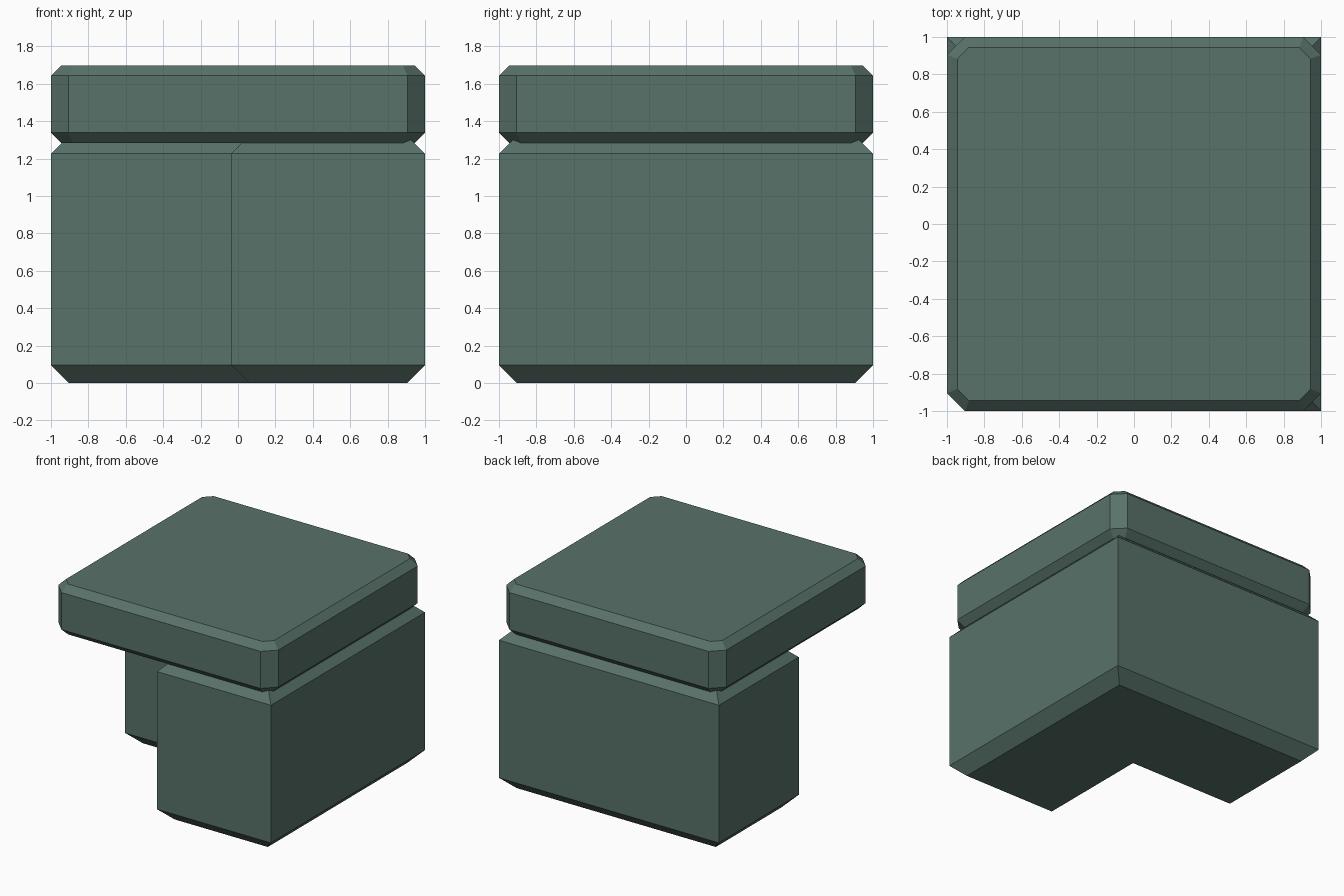
import bpy, bmesh
from mathutils import Vector

if "Cube" in bpy.data.objects:
    bpy.data.objects.remove(bpy.data.objects["Cube"])

mat = bpy.data.materials.new("grey green")
mat.diffuse_color = (0.098, 0.168, 0.144, 1)
mat.use_nodes = True
mat.node_tree.nodes["Principled BSDF"].inputs["Base Color"].default_value = mat.diffuse_color


def inset(outline, d):
    """Mitred inward offset of a counter-clockwise outline."""
    pts = [Vector(p) for p in outline]
    result = []
    for i, p in enumerate(pts):
        a = (p - pts[i - 1]).normalized()
        b = (pts[(i + 1) % len(pts)] - p).normalized()
        na, nb = Vector((-a.y, a.x)), Vector((-b.y, b.x))
        result.append(p + (na + nb) * d / (1 + na.dot(nb)))
    return result


def chamfered_prism(name, outline, z0, z1, c):
    """Extruded outline with chamfered top and bottom rims."""
    bm = bmesh.new()
    rings = []
    for d, z in ((c, z0), (0, z0 + c), (0, z1 - c), (c, z1)):
        rings.append([bm.verts.new((p.x, p.y, z)) for p in inset(outline, d)])
    n = len(outline)
    for lo, hi in zip(rings, rings[1:]):
        for i in range(n):
            j = (i + 1) % n
            bm.faces.new((lo[i], lo[j], hi[j], hi[i]))
    bm.faces.new(rings[0][::-1])
    bm.faces.new(rings[-1])
    mesh = bpy.data.meshes.new(name)
    bm.to_mesh(mesh)
    bm.free()
    mesh.materials.append(mat)
    obj = bpy.data.objects.new(name, mesh)
    bpy.context.collection.objects.link(obj)
    return obj


# L-shaped base, open at the front left; its top sinks into the slab
k = -0.036
base = [(k, -1), (1, -1), (1, 1), (-1, 1), (-1, k), (k, k)]
chamfered_prism("corner_base", base, 0, 1.321, 0.095)

# Square top slab with cut corners
e = 0.905
slab = [(-e, -1), (e, -1), (1, -e), (1, e), (e, 1), (-e, 1), (-1, e), (-1, -e)]
chamfered_prism("top_slab", slab, 1.284, 1.698, 0.055)
